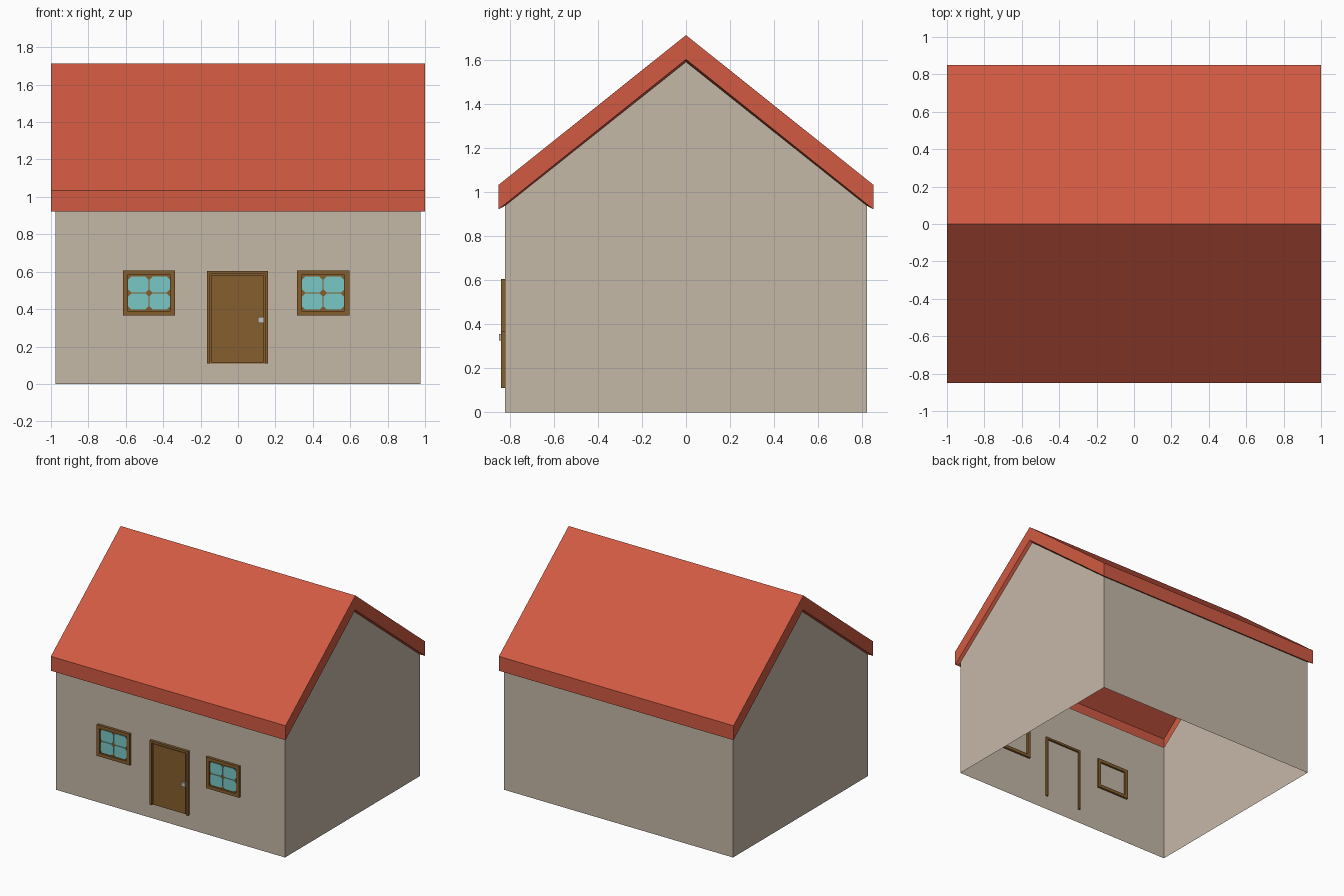
import bpy, bmesh, math

if "Cube" in bpy.data.objects:
    bpy.data.objects.remove(bpy.data.objects["Cube"])


def material(name, rgb):
    m = bpy.data.materials.new(name)
    m.diffuse_color = (*rgb, 1)
    m.use_nodes = True
    m.node_tree.nodes["Principled BSDF"].inputs["Base Color"].default_value = m.diffuse_color
    return m


WALL = material("beige_plaster", (0.56, 0.48, 0.39))
ROOF = material("red_roof", (0.63, 0.102, 0.054))
WOOD = material("brown_wood", (0.238, 0.112, 0.026))
GLASS = material("teal_glass", (0.188, 0.578, 0.565))
METAL = material("pale_metal", (0.578, 0.546, 0.485))


def finish(name, bm, mat):
    bmesh.ops.recalc_face_normals(bm, faces=bm.faces[:])
    me = bpy.data.meshes.new(name)
    bm.to_mesh(me)
    bm.free()
    me.materials.append(mat)
    ob = bpy.data.objects.new(name, me)
    bpy.context.collection.objects.link(ob)
    return ob


def gable_loop(x, y, eave, apex):
    """Six points round the house following both gables."""
    return [(-x, -y, eave), (-x, 0, apex), (-x, y, eave),
            (x, y, eave), (x, 0, apex), (x, -y, eave)]


def add_box(bm, x0, x1, y0, y1, z0, z1):
    v = bmesh.ops.create_cube(bm, size=1)["verts"]
    for p in v:
        p.co = ((x0 + x1) / 2 + p.co.x * (x1 - x0),
                (y0 + y1) / 2 + p.co.y * (y1 - y0),
                (z0 + z1) / 2 + p.co.z * (z1 - z0))


def box(name, mat, *dims):
    bm = bmesh.new()
    add_box(bm, *dims)
    return finish(name, bm, mat)


def frame(name, x0, x1, z0, z1, w, y0, y1, sill=True):
    """Rectangular ring, or a three-sided surround without a sill."""
    outer = [(x0, z0), (x0, z1), (x1, z1), (x1, z0)]
    low = z0 + w if sill else z0
    inner = [(x0 + w, low), (x0 + w, z1 - w), (x1 - w, z1 - w), (x1 - w, low)]
    bm = bmesh.new()
    rows = [[bm.verts.new((x, y, z)) for x, z in pts]
            for pts, y in ((outer, y0), (inner, y0), (inner, y1), (outer, y1))]
    for i in range(4 if sill else 3):
        j = (i + 1) % 4
        for k in range(4):
            a, b = rows[k], rows[(k + 1) % 4]
            bm.faces.new((a[i], a[j], b[j], b[i]))
    if not sill:
        for i in (0, 3):
            bm.faces.new([r[i] for r in rows])
    return finish(name, bm, WOOD)


# Walls: open shell without a floor
WX, WY = 0.975, 0.82
wall_top = gable_loop(WX, WY, 0.938, 1.59)
bm = bmesh.new()
t = [bm.verts.new(p) for p in wall_top]
b = {i: bm.verts.new((wall_top[i][0], wall_top[i][1], 0)) for i in (0, 2, 3, 5)}
bm.faces.new((b[0], t[0], t[1], t[2], b[2]))
bm.faces.new((b[3], t[3], t[4], t[5], b[5]))
bm.faces.new((b[5], t[5], t[0], b[0]))
bm.faces.new((b[2], t[2], t[3], b[3]))
finish("walls", bm, WALL)

# Roof: hollow shell with soffit rim, fascia and two slopes
bm = bmesh.new()
loops = [[bm.verts.new(p) for p in pts] for pts in (
    wall_top,
    gable_loop(1.0, 0.85, 0.922, 1.602),
    gable_loop(1.0, 0.85, 1.033, 1.712))]
for lo, hi in zip(loops, loops[1:]):
    for i in range(6):
        j = (i + 1) % 6
        bm.faces.new((lo[i], lo[j], hi[j], hi[i]))
top = loops[2]
bm.faces.new((top[0], top[1], top[4], top[5]))
bm.faces.new((top[1], top[2], top[3], top[4]))
finish("roof", bm, ROOF)

# Door: surround, leaf and handle
frame("door_frame", -0.165, 0.16, 0.11, 0.605, 0.016, -0.84, -0.805, sill=False)
box("door_back", WOOD, -0.15, 0.145, -0.824, -0.8205, 0.11, 0.59)
box("door_leaf", WOOD, -0.142, 0.137, -0.834, -0.8205, 0.115, 0.583)
box("door_handle", METAL, 0.108, 0.14, -0.848, -0.833, 0.327, 0.357)

# Windows: frame, backing and four chamfered panes
for side, cx in (("left", -0.476), ("right", 0.455)):
    cz = 0.486
    frame(side + "_window_frame", cx - 0.14, cx + 0.14, cz - 0.12, cz + 0.12,
          0.025, -0.84, -0.805)
    box(side + "_window_backing", WOOD, cx - 0.12, cx + 0.12,
        -0.828, -0.8205, cz - 0.1, cz + 0.1)
    bm = bmesh.new()
    pw, ph, c = 0.110, 0.086, 0.017
    for sx in (-1, 1):
        for sz in (-1, 1):
            px, pz = cx + sx * (pw / 2 + 0.002), cz + sz * (ph / 2 + 0.002)
            a, h = pw / 2, ph / 2
            pts = [(-a + c, -h), (a - c, -h), (a, -h + c), (a, h - c),
                   (a - c, h), (-a + c, h), (-a, h - c), (-a, -h + c)]
            front = [bm.verts.new((px + x, -0.833, pz + z)) for x, z in pts]
            back = [bm.verts.new((px + x, -0.827, pz + z)) for x, z in pts]
            bm.faces.new(front)
            bm.faces.new(back)
            for i in range(8):
                j = (i + 1) % 8
                bm.faces.new((front[i], front[j], back[j], back[i]))
    finish(side + "_window_panes", bm, GLASS)
